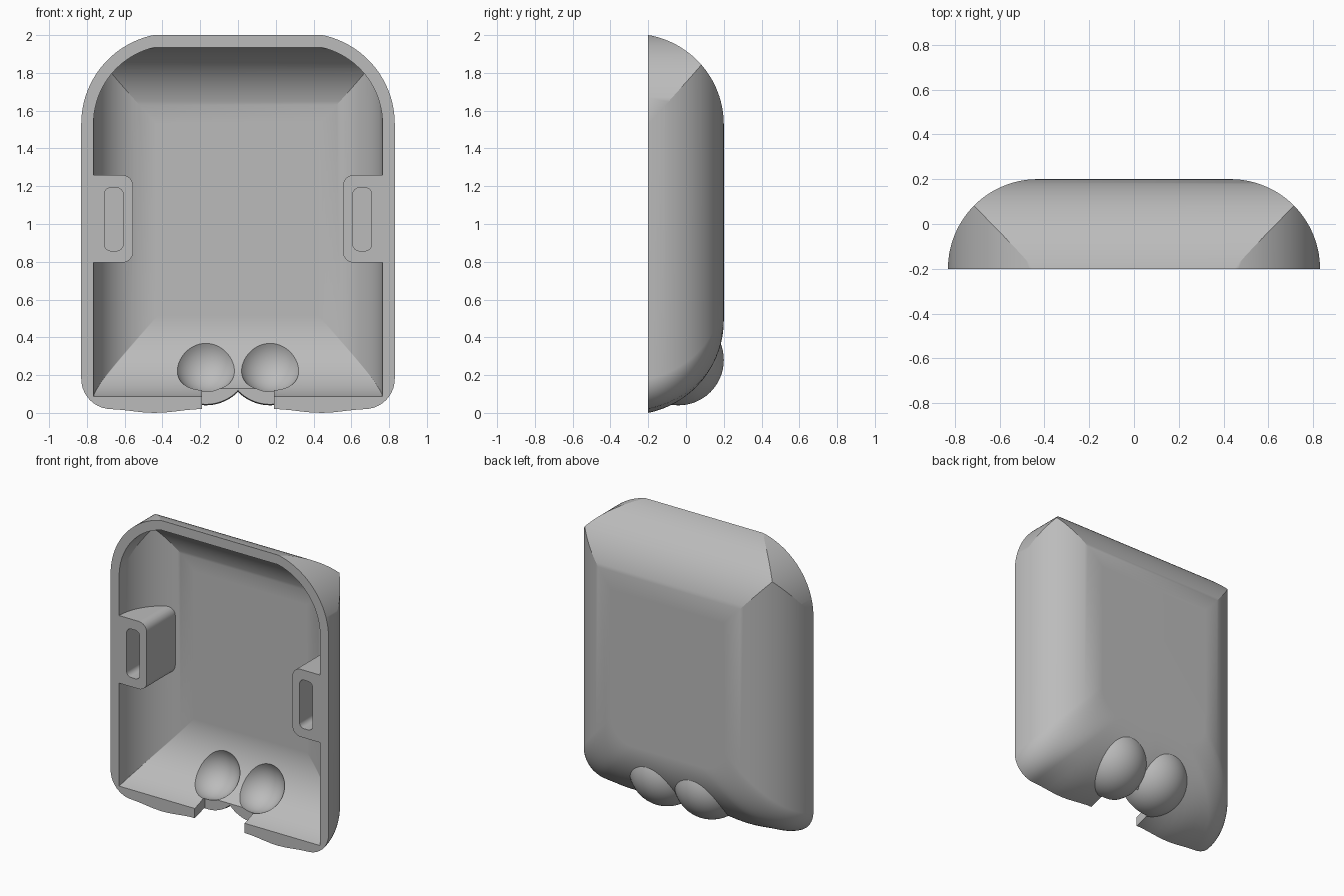
import bpy, bmesh
from math import sin, cos, pi, sqrt, radians

if "Cube" in bpy.data.objects:
    bpy.data.objects.remove(bpy.data.objects["Cube"], do_unlink=True)

grey = bpy.data.materials.new("plain_grey")
grey.use_nodes = True
tone = (0.5, 0.5, 0.5, 1)
grey.diffuse_color = tone
grey.node_tree.nodes["Principled BSDF"].inputs["Base Color"].default_value = tone

WALL = 0.065


def finish(name, bm):
    bmesh.ops.recalc_face_normals(bm, faces=bm.faces)
    mesh = bpy.data.meshes.new(name)
    bm.to_mesh(mesh)
    bm.free()
    mesh.materials.append(grey)
    ob = bpy.data.objects.new(name, mesh)
    bpy.context.collection.objects.link(ob)
    return ob


def skin(name, rings):
    """Closed solid through matching rings of points."""
    bm = bmesh.new()
    loops = [[bm.verts.new(p) for p in ring] for ring in rings]
    n = len(loops[0])
    for a, b in zip(loops, loops[1:]):
        for i in range(n):
            bm.faces.new((a[i], a[(i + 1) % n], b[(i + 1) % n], b[i]))
    bm.faces.new(loops[0])
    bm.faces.new(loops[-1])
    return finish(name, bm)


def prism(name, outline, y0, y1):
    return skin(name, [[(x, y, z) for x, z in outline] for y in (y0, y1)])


def rounded_rect(x0, x1, z0, z1, r, n=8):
    pts = []
    corners = ((x1 - r, z1 - r), (x0 + r, z1 - r), (x0 + r, z0 + r), (x1 - r, z0 + r))
    for k, (cx, cz) in enumerate(corners):
        for i in range(n + 1):
            a = (k + i / n) * pi / 2
            pts.append((cx + r * cos(a), cz + r * sin(a)))
    return pts


def ball(name, x, r):
    bm = bmesh.new()
    bmesh.ops.create_uvsphere(bm, u_segments=64, v_segments=32, radius=r)
    bmesh.ops.translate(bm, verts=bm.verts, vec=(x, -0.04, 0.28))
    return finish(name, bm)


def combine(target, tool, operation):
    """Apply a boolean and discard the tool."""
    mod = target.modifiers.new(operation, "BOOLEAN")
    mod.operation, mod.object, mod.solver = operation, tool, "EXACT"
    bpy.context.view_layer.objects.active = target
    bpy.ops.object.modifier_apply(modifier=mod.name)
    bpy.data.objects.remove(tool, do_unlink=True)


def pod(name, off, corner, floor_z, wave, front=None):
    """Pod body: depth rings with curved sides, top and bottom, cut to a round-cornered front."""
    rings, steps = [], 28
    for k in range(steps + 1):
        t = k / steps * pi / 2
        y = -0.2 + (0.4 - off) * sin(t)
        w = 0.43 + (0.4 - off) * cos(t)
        top = 1.527 + sqrt(max(0, (0.48 - off) ** 2 - (y + 0.28) ** 2))
        low = floor_z - sqrt(max(0, (0.5 - off) ** 2 - (y + 0.3) ** 2))
        half = []
        for i in range(13):
            half.append(((w - corner) * i / 12, low))
        for i in range(1, 11):
            a = i / 10 * pi / 2
            half.append((w - corner + corner * sin(a), low + corner - corner * cos(a)))
        fade = wave * cos(t)
        half = [(x, z + fade * (1 - cos((min(x, 0.69) - 0.44) * pi / 0.25))) for x, z in half]
        half.append((w, top))
        outline = half + [(-x, z) for x, z in reversed(half[1:])]
        ring = [(x, y, z) for x, z in outline]
        if k == 0 and front is not None:
            rings.append([(x, front, z) for x, y_, z in ring])
        rings.append(ring)
    body = skin(name, rings)
    # arched top corners seen from the front
    r = 0.48 - off
    half = [(1.0, -0.3), (1.0, 1.53)]
    half += [(0.35 + r * cos(i / 32 * pi / 2), 1.53 + r * sin(i / 32 * pi / 2)) for i in range(33)]
    outline = half + [(-x, z) for x, z in reversed(half)]
    combine(body, prism("corner_cutter", outline, -0.9, 0.6), "INTERSECT")
    return body


# Outer shell with the gap at the bottom of the rim
shell = pod("shell", 0, 0.16, 0.49, 0.01)
gap = rounded_rect(-0.19, 0.19, -0.3, 0.35, 0.01, 1)
combine(shell, prism("rim_gap", gap, -0.5, 0.03), "DIFFERENCE")

# Two round bulges under the shell
for s in (-1, 1):
    combine(shell, ball("bulge", s * 0.17, 0.24), "UNION")

# Cavity, leaving a lug on each side wall
cavity = pod("cavity", WALL, 0.003, 0.51, 0, front=-0.6)
for s in (-1, 1):
    lug = rounded_rect(0.555, 1.1, 0.795, 1.26, 0.06)
    combine(cavity, prism("lug", [(s * x, z) for x, z in lug], -0.8, 0.4), "DIFFERENCE")
combine(shell, cavity, "DIFFERENCE")

# Bowls inside the bulges, and the trimmed front of the bulges
for s in (-1, 1):
    combine(shell, ball("bowl", s * 0.17, 0.175), "DIFFERENCE")
combine(shell, prism("front_trim", gap, -0.5, -0.09), "DIFFERENCE")

# Slots in the lugs
for s in (-1, 1):
    slot = rounded_rect(0.608, 0.708, 0.858, 1.192, 0.035)
    combine(shell, prism("slot", [(s * x, z) for x, z in slot], -0.4, 0.0), "DIFFERENCE")

# Smooth curves with crisp cut edges
bpy.ops.object.select_all(action="DESELECT")
shell.select_set(True)
bpy.context.view_layer.objects.active = shell
bpy.ops.object.shade_smooth_by_angle(angle=radians(20))
weighted = shell.modifiers.new("even_shading", "WEIGHTED_NORMAL")
weighted.keep_sharp = True
